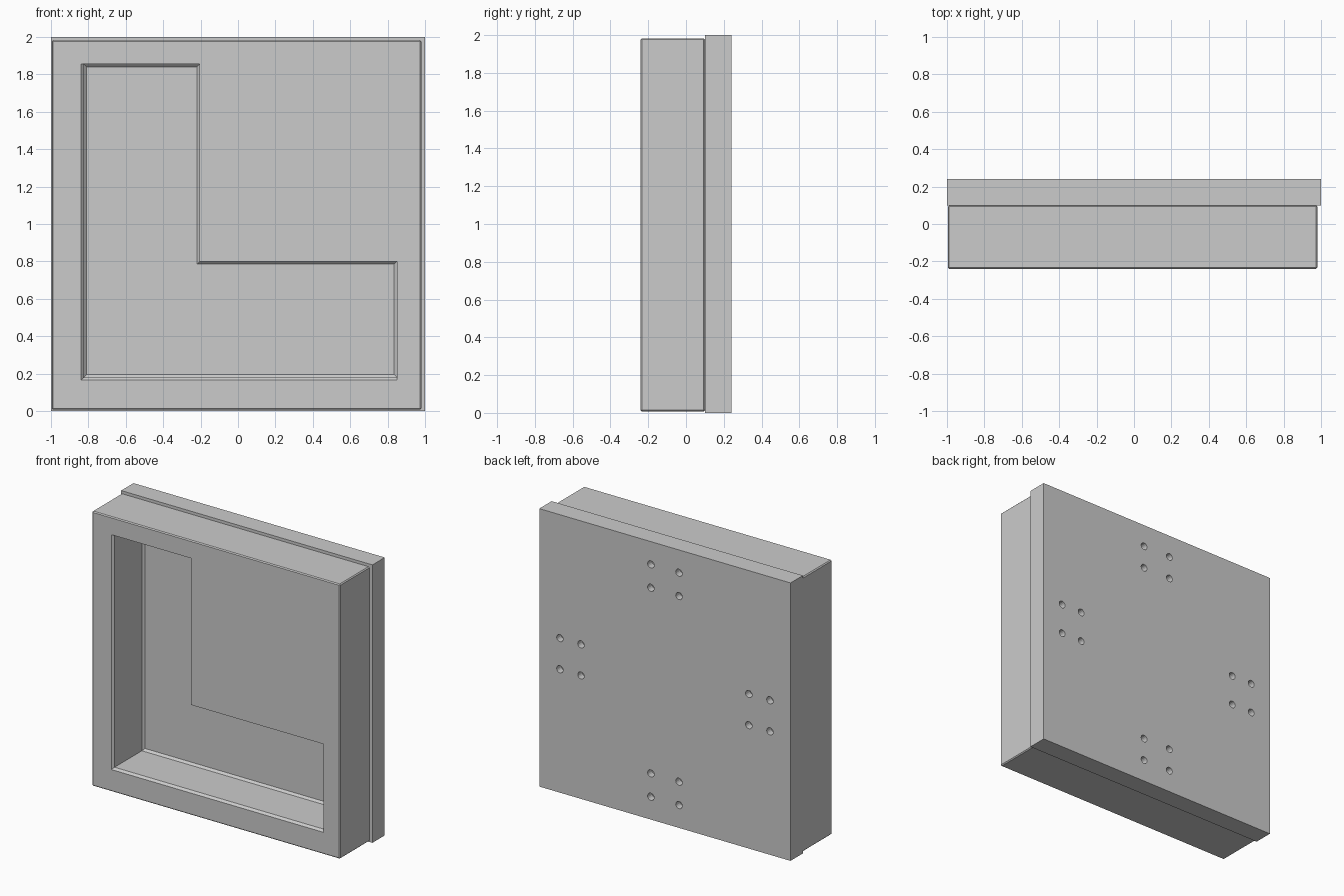
import bpy, bmesh, math
from mathutils import Matrix, Vector

if "Cube" in bpy.data.objects:
    bpy.data.objects.remove(bpy.data.objects["Cube"])


def make_object(name, bm):
    bmesh.ops.recalc_face_normals(bm, faces=bm.faces)
    mesh = bpy.data.meshes.new(name)
    bm.to_mesh(mesh)
    bm.free()
    obj = bpy.data.objects.new(name, mesh)
    bpy.context.collection.objects.link(obj)
    return obj


def box(name, lo, hi, bevel=0):
    lo, hi = Vector(lo), Vector(hi)
    bm = bmesh.new()
    bmesh.ops.create_cube(bm, size=1, matrix=Matrix.Translation((lo + hi) / 2)
                          @ Matrix.Diagonal((*(hi - lo), 1)))
    if bevel:
        bmesh.ops.bevel(bm, geom=bm.edges[:], offset=bevel, segments=1,
                        profile=0.5, affect='EDGES')
    return make_object(name, bm)


def cut(target, cutter):
    cutter.hide_render = True
    mod = target.modifiers.new("cut", 'BOOLEAN')
    mod.operation = 'DIFFERENCE'
    mod.solver = 'EXACT'
    mod.object = cutter
    bpy.context.view_layer.objects.active = target
    bpy.ops.object.modifier_apply(modifier=mod.name)
    bpy.data.objects.remove(cutter, do_unlink=True)


def l_ring(y, flare, shrink):
    """L-shaped outline; flare widens left and bottom, shrink narrows all sides."""
    left, right = -0.825 - flare + shrink, 0.85 - shrink
    bottom, top = 0.18 - flare + shrink, 1.855 - shrink
    step_x, step_z = -0.205 - shrink, 0.8 - shrink
    return [(x, y, z) for x, z in ((left, bottom), (right, bottom), (right, step_z),
                                   (step_x, step_z), (step_x, top), (left, top))]


# Back slab with four groups of screw holes
back_slab = box("back_slab", (-1, 0.1, 0), (1, 0.24, 2))
bm = bmesh.new()
for quarter in range(4):
    turn = Matrix.Translation((0, 0.24, 1)) @ Matrix.Rotation(quarter * math.pi / 2, 4, 'Y')
    for radial in (0.668, 0.836):
        for side in (-0.112, 0.112):
            place = turn @ Matrix.Translation((side, 0, radial)) @ Matrix.Rotation(math.pi / 2, 4, 'X')
            bmesh.ops.create_cone(bm, cap_ends=True, segments=16, radius1=0.026,
                                  radius2=0.026, depth=0.1, matrix=place)
cut(back_slab, make_object("hole_cutter", bm))

# Front frame: slightly bevelled block with an L-shaped recess down to the slab
front_frame = box("front_frame", (-0.995, -0.24, 0.007), (0.98, 0.1, 1.983), 0.007)
bm = bmesh.new()
rings = [[bm.verts.new(p) for p in l_ring(*args)] for args in (
    (-0.26, 0.035, 0), (-0.225, 0, 0), (0.085, 0, 0), (0.115, 0, 0.03))]
for a, b in zip(rings, rings[1:]):
    for i in range(6):
        j = (i + 1) % 6
        bm.faces.new((a[i], a[j], b[j], b[i]))
bm.faces.new(rings[0])
bm.faces.new(rings[-1])
cut(front_frame, make_object("recess_cutter", bm))
